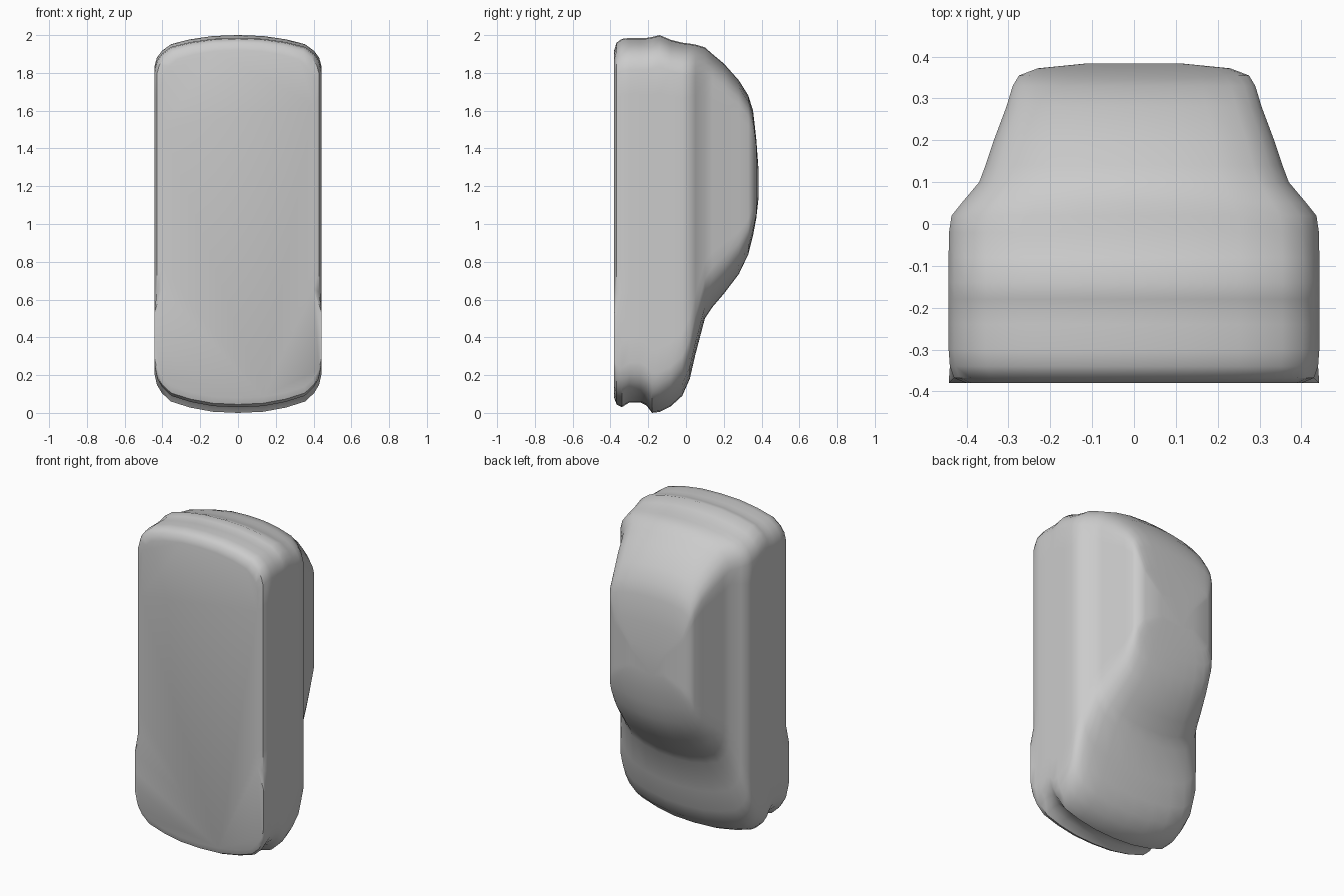
import bpy
import bmesh
import math

cube = bpy.data.objects.get("Cube")
if cube:
    bpy.data.objects.remove(cube, do_unlink=True)


def make_material(name, rgb):
    mat = bpy.data.materials.new(name)
    mat.use_nodes = True
    colour = (*rgb, 1.0)
    mat.diffuse_color = colour
    mat.node_tree.nodes["Principled BSDF"].inputs["Base Color"].default_value = colour
    return mat


# Shell levels from underside to roof: y, half width, nose z, tail z
LEVELS = [
    (-.38, .40, .08, 1.92), (-.368, .43, .045, 1.96), (-.34, .44, .03, 1.98),
    (-.3, .443, .055, 1.985), (-.24, .443, .055, 1.985), (-.21, .443, .04, 1.985),
    (-.18, .443, 0, 1.99), (-.14, .443, .005, 2), (-.08, .443, .035, 1.975),
    (-.02, .442, .09, 1.96), (.02, .436, .18, 1.955), (.05, .412, .31, 1.95),
    (.1, .37, .5, 1.935), (.14, .355, .56, 1.9), (.2, .335, .63, 1.85),
    (.28, .305, .735, 1.76), (.33, .29, .84, 1.68), (.355, .275, .94, 1.6),
    (.372, .23, 1.03, 1.45), (.383, .12, 1.13, 1.3),
]

# Rounded end outline: fraction of half width, set-back from the end
END = [(0, 0), (.3, .006), (.57, .028), (.8, .06), (.91, .105), (.97, .15), (1, .21)]
SIDE_STEPS = 12


def ring_points(y, width, nose, tail):
    """Closed outline of one level, nose centre round the left side and back."""
    reach = min(1.0, (tail - nose) / 1.3)
    half = [(f * width, nose + s * reach) for f, s in END]
    low, high = nose + END[-1][1] * reach, tail - END[-1][1] * reach * .8
    for i in range(1, SIDE_STEPS):
        half.append((width, low + (high - low) * i / SIDE_STEPS))
    half += [(f * width, tail - s * reach * .8) for f, s in reversed(END)]
    # The lower edge is squarer beside the nose
    if y < -.35:
        half = [(x * (.442 / width if z < .62 else 1), z) for x, z in half]
    mirrored = [(-x, z) for x, z in reversed(half[1:-1])]
    return [(x, y, z) for x, z in half + mirrored]


# Car body shell standing on its nose
bm = bmesh.new()
rings = [[bm.verts.new(p) for p in ring_points(*level)] for level in LEVELS]
for lower, upper in zip(rings, rings[1:]):
    n = len(lower)
    for i in range(n):
        j = (i + 1) % n
        bm.faces.new((lower[i], lower[j], upper[j], upper[i]))
bm.faces.new(rings[0])
bm.faces.new(rings[-1])
bmesh.ops.recalc_face_normals(bm, faces=bm.faces)

mesh = bpy.data.meshes.new("car_body_shell")
bm.to_mesh(mesh)
bm.free()
shell = bpy.data.objects.new("car_body_shell", mesh)
bpy.context.collection.objects.link(shell)
mesh.materials.append(make_material("plain grey", (.6, .6, .6)))

bpy.ops.object.select_all(action='DESELECT')
shell.select_set(True)
bpy.context.view_layer.objects.active = shell
bpy.ops.object.shade_smooth_by_angle(angle=math.radians(40))
